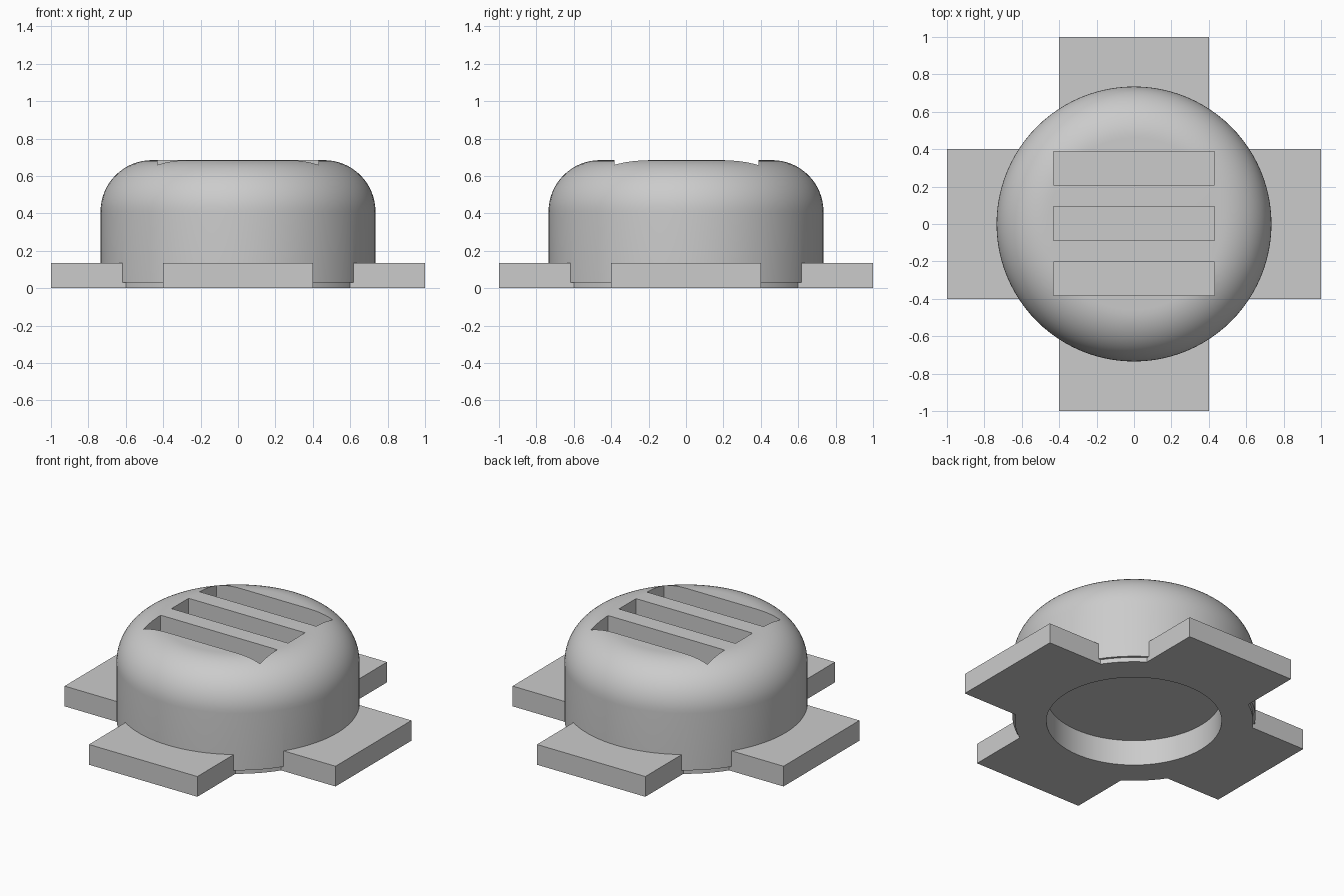
import bpy
import bmesh
from math import sin, cos, pi, radians

cube = bpy.data.objects.get("Cube")
if cube:
    bpy.data.objects.remove(cube, do_unlink=True)

grey = bpy.data.materials.new("plain grey")
grey.use_nodes = True
colour = (0.6, 0.6, 0.6, 1)
grey.diffuse_color = colour
grey.node_tree.nodes["Principled BSDF"].inputs["Base Color"].default_value = colour


def add_object(name, bm):
    bmesh.ops.recalc_face_normals(bm, faces=bm.faces)
    mesh = bpy.data.meshes.new(name)
    bm.to_mesh(mesh)
    bm.free()
    mesh.materials.append(grey)
    obj = bpy.data.objects.new(name, mesh)
    bpy.context.collection.objects.link(obj)
    return obj


def box(name, low, high):
    bm = bmesh.new()
    bmesh.ops.create_cube(bm, size=1)
    for v in bm.verts:
        v.co = [(a + b) / 2 + c * (b - a) for a, b, c in zip(low, high, v.co)]
    return add_object(name, bm)


def lathe(name, profile, segments=96):
    """Turn a profile around z and close both ends with flat caps."""
    bm = bmesh.new()
    rings = [[bm.verts.new((r * cos(2 * pi * i / segments), r * sin(2 * pi * i / segments), z))
              for i in range(segments)] for r, z in profile]
    for a, b in zip(rings, rings[1:]):
        for i in range(segments):
            j = (i + 1) % segments
            bm.faces.new((a[i], a[j], b[j], b[i]))
    bm.faces.new(rings[0])
    bm.faces.new(rings[-1])
    return add_object(name, bm)


def combine(target, tool, operation):
    """Apply a boolean and discard the tool."""
    mod = target.modifiers.new(operation.lower(), 'BOOLEAN')
    mod.operation = operation
    mod.solver = 'EXACT'
    mod.object = tool
    bpy.context.view_layer.objects.active = target
    bpy.ops.object.modifier_apply(modifier=mod.name)
    bpy.data.objects.remove(tool, do_unlink=True)


# Round housing with a bottom recess, a thin foot ring and a rounded top edge
radius, height, fillet = 0.735, 0.685, 0.275
profile = [(0.53, 0.17), (0.53, 0), (0.72, 0), (0.72, 0.03), (radius, 0.03)]
for k in range(17):
    a = pi / 2 * k / 16
    profile.append((radius - fillet + fillet * cos(a), height - fillet + fillet * sin(a)))
housing = lathe("housing_with_flanges", profile)

# Four flat mounting flanges
inner, half, thick = 0.57, 0.4, 0.135
for sign in (-1, 1):
    near, far = sorted((sign * inner, sign))
    combine(housing, box("flange_x", (near, -half, 0), (far, half, thick)), 'UNION')
    combine(housing, box("flange_y", (-half, near, 0), (half, far, thick)), 'UNION')

# Three parallel slots sunk into the top
for row in (-1, 0, 1):
    y = 0.003 + 0.295 * row
    combine(housing, box("slot_cutter", (-0.43, y - 0.09, 0.43), (0.43, y + 0.09, 0.9)), 'DIFFERENCE')

# Smooth the round surfaces, keep the corners crisp
bpy.ops.object.select_all(action='DESELECT')
housing.select_set(True)
bpy.context.view_layer.objects.active = housing
bpy.ops.object.shade_smooth_by_angle(angle=radians(30))
